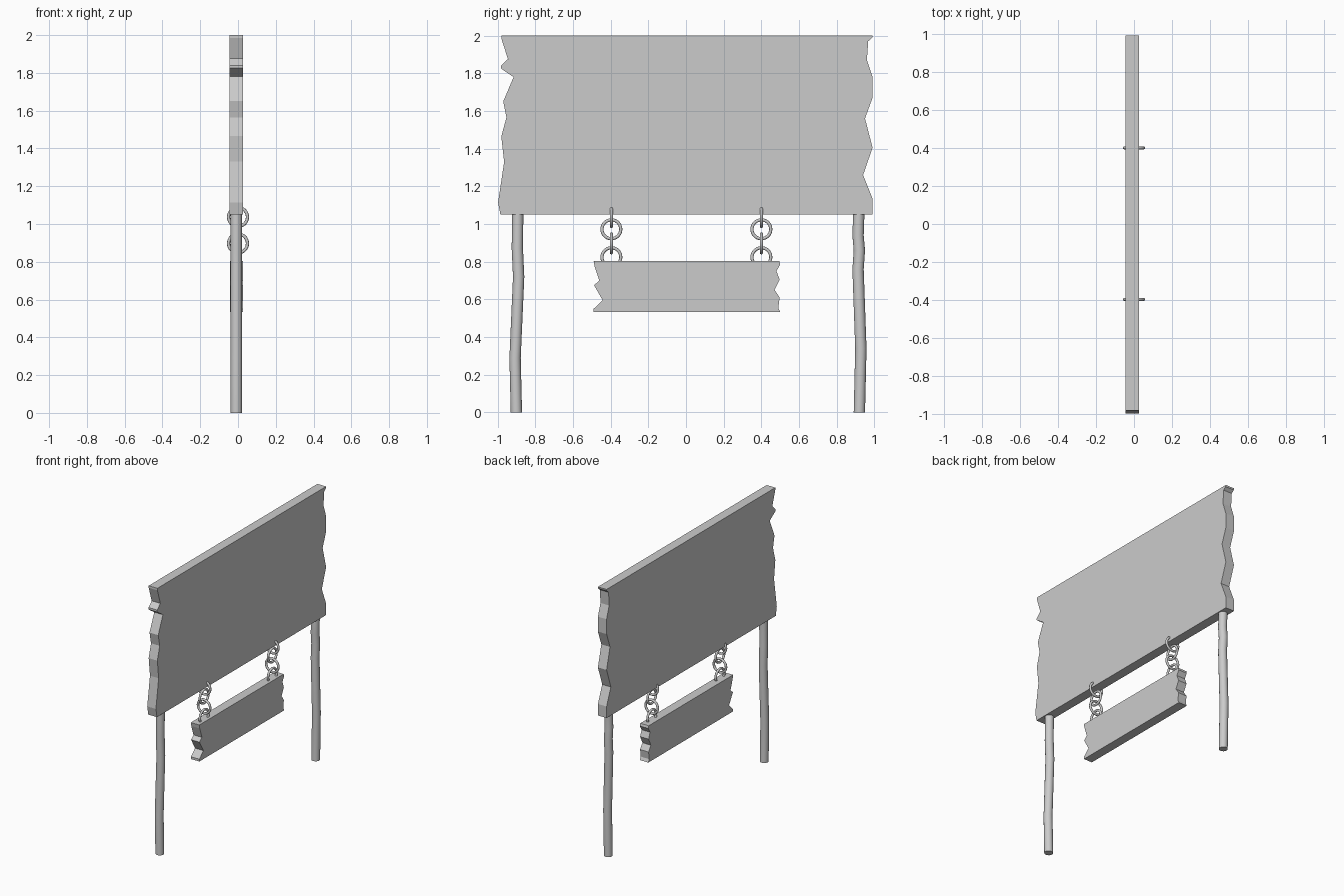
import bpy, bmesh, math
from mathutils import Vector

if "Cube" in bpy.data.objects:
    bpy.data.objects.remove(bpy.data.objects["Cube"])

grey = bpy.data.materials.new("plain grey")
grey.diffuse_color = (0.6, 0.6, 0.6, 1)
grey.use_nodes = True
grey.node_tree.nodes["Principled BSDF"].inputs["Base Color"].default_value = grey.diffuse_color


def finish(bm, name, smooth=False):
    bmesh.ops.recalc_face_normals(bm, faces=bm.faces)
    me = bpy.data.meshes.new(name)
    bm.to_mesh(me)
    bm.free()
    me.materials.append(grey)
    ob = bpy.data.objects.new(name, me)
    bpy.context.collection.objects.link(ob)
    if smooth:
        bpy.ops.object.select_all(action='DESELECT')
        ob.select_set(True)
        bpy.context.view_layer.objects.active = ob
        bpy.ops.object.shade_smooth_by_angle(angle=math.radians(40))
    return ob


def plank(name, left, right, x0, x1):
    """Slab with splintered ends; both ends are (y, z) lists from top to bottom."""
    bm = bmesh.new()
    outline = left + right[::-1]
    face = bm.faces.new([bm.verts.new((x0, y, z)) for y, z in outline])
    ext = bmesh.ops.extrude_face_region(bm, geom=[face], use_keep_orig=True)
    moved = [v for v in ext["geom"] if isinstance(v, bmesh.types.BMVert)]
    bmesh.ops.translate(bm, verts=moved, vec=(x1 - x0, 0, 0))
    return finish(bm, name)


def post(name, path, r=0.03, x=-0.009, n=16):
    """Slightly crooked round pole through (y, z) points."""
    bm = bmesh.new()
    rings = [[bm.verts.new((x + r * math.cos(2 * math.pi * i / n),
                            y + r * math.sin(2 * math.pi * i / n), z))
              for i in range(n)] for y, z in path]
    for a, b in zip(rings, rings[1:]):
        for i in range(n):
            j = (i + 1) % n
            bm.faces.new((a[i], a[j], b[j], b[i]))
    bm.faces.new(rings[0])
    bm.faces.new(rings[-1])
    return finish(bm, name, True)


def ring(name, centre, across, R=0.05, r=0.0085, n=28, m=10):
    """Chain link: lies in the x-z plane when across, otherwise in y-z."""
    bm = bmesh.new()
    grid = []
    for i in range(n):
        a = 2 * math.pi * i / n
        row = []
        for k in range(m):
            b = 2 * math.pi * k / m
            d, h = R + r * math.cos(b), r * math.sin(b)
            u, w = d * math.cos(a), d * math.sin(a)
            p = Vector((u, h, w)) if across else Vector((h, u, w))
            row.append(bm.verts.new(p + Vector(centre)))
        grid.append(row)
    for i in range(n):
        p, q = grid[i], grid[(i + 1) % n]
        for k in range(m):
            l = (k + 1) % m
            bm.faces.new((p[k], q[k], q[l], p[l]))
    return finish(bm, name, True)


# Large sign board
plank("main_board",
      [(-0.98, 2.0), (-0.98, 1.985), (-0.945, 1.875), (-0.982, 1.84), (-0.982, 1.825),
       (-0.915, 1.78), (-0.97, 1.65), (-0.953, 1.565), (-0.98, 1.465),
       (-0.965, 1.33), (-0.997, 1.115), (-0.985, 1.05)],
      [(0.99, 2.0), (0.988, 1.988), (0.967, 1.97), (0.96, 1.87), (0.99, 1.78),
       (0.99, 1.67), (0.95, 1.56), (0.99, 1.405), (0.94, 1.26),
       (0.99, 1.135), (0.99, 1.05)],
      -0.044, 0.027)

# Small hanging board
plank("hanging_board",
      [(-0.49, 0.803), (-0.485, 0.775), (-0.46, 0.7), (-0.488, 0.675), (-0.442, 0.595),
       (-0.49, 0.55), (-0.49, 0.533)],
      [(0.495, 0.803), (0.5, 0.785), (0.48, 0.75), (0.497, 0.705),
       (0.47, 0.65), (0.497, 0.61), (0.49, 0.555), (0.5, 0.533)],
      -0.042, 0.027)

# Posts
post("left_post", [(-0.9, 0), (-0.907, 0.29), (-0.888, 0.72),
                   (-0.895, 0.87), (-0.893, 1.055)])
post("right_post", [(0.92, 0), (0.928, 0.34), (0.913, 0.76), (0.92, 0.86),
                    (0.913, 0.94), (0.917, 1.055)])

# Chains of alternating links
for side, y in (("left", -0.396), ("right", 0.4)):
    for i, z in enumerate((1.037, 0.972, 0.897, 0.824)):
        ring(f"{side}_chain_link_{i + 1}", (0, y, z), i % 2 == 0)
